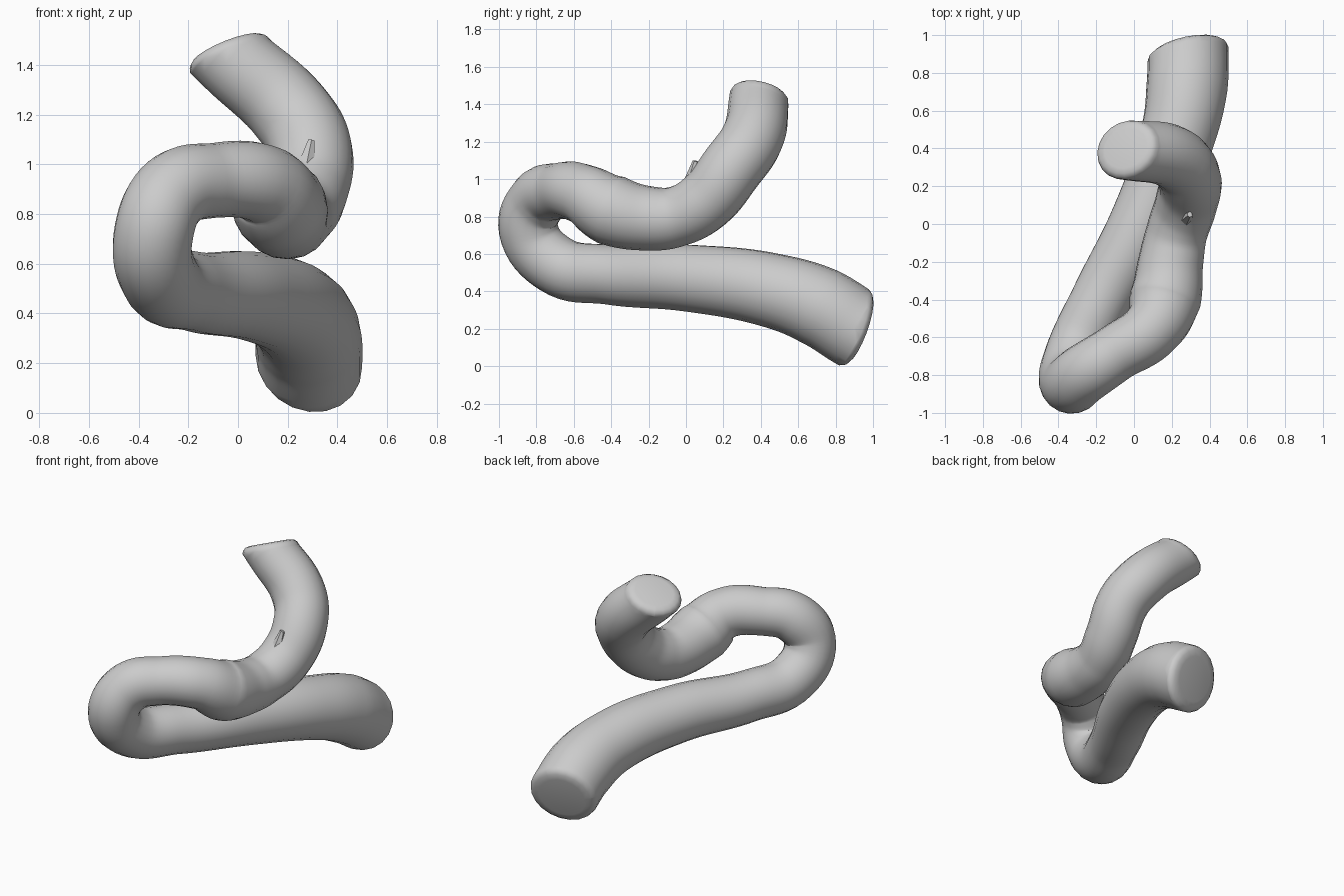
import bpy
import bmesh
import math
from mathutils import Vector

cube = bpy.data.objects.get("Cube")
if cube:
    bpy.data.objects.remove(cube, do_unlink=True)

grey = bpy.data.materials.new("plain grey")
grey.use_nodes = True
colour = (0.6, 0.6, 0.6, 1)
grey.diffuse_color = colour
grey.node_tree.nodes["Principled BSDF"].inputs["Base Color"].default_value = colour

# Centre line of the bent tube: x, y, z, radius (both ends overrun the cuts)
PATH = [
    (0.28, 1.20, 0.03, 0.21),
    (0.285, 0.90, 0.205, 0.215),
    (0.28, 0.72, 0.315, 0.215),
    (0.235, 0.48, 0.40, 0.20),
    (0.055, 0.02, 0.47, 0.18),
    (-0.185, -0.42, 0.49, 0.16),
    (-0.315, -0.70, 0.545, 0.16),
    (-0.338, -0.842, 0.73, 0.16),
    (-0.26, -0.79, 0.89, 0.158),
    (-0.10, -0.685, 0.935, 0.15),
    (0.10, -0.55, 0.92, 0.16),
    (0.165, -0.40, 0.835, 0.19),
    (0.195, -0.20, 0.79, 0.172),
    (0.225, -0.05, 0.80, 0.162),
    (0.275, 0.105, 0.885, 0.165),
    (0.292, 0.245, 1.06, 0.168),
    (0.21, 0.35, 1.21, 0.168),
    (-0.02, 0.39, 1.42, 0.16),
    (-0.24, 0.41, 1.63, 0.155),
]
# Slanted cuts at the two ends: point on the cut, outward direction
CUTS = [
    (Vector((0.28, 0.89, 0.20)), Vector((-0.22, 0.87, -0.33)).normalized()),
    (Vector((-0.04, 0.385, 1.43)), Vector((-0.38, 0.25, 0.89)).normalized()),
]


def sweep(name, path):
    curve = bpy.data.curves.new(name, 'CURVE')
    curve.dimensions = '3D'
    curve.bevel_depth = 1
    curve.bevel_resolution = 8
    curve.resolution_u = 8
    spline = curve.splines.new('BEZIER')
    spline.bezier_points.add(len(path) - 1)
    for point, (x, y, z, r) in zip(spline.bezier_points, path):
        point.co = (x, y, z)
        point.radius = r
        point.handle_left_type = point.handle_right_type = 'AUTO'
    obj = bpy.data.objects.new(name, curve)
    bpy.context.collection.objects.link(obj)
    bpy.ops.object.select_all(action='DESELECT')
    obj.select_set(True)
    bpy.context.view_layer.objects.active = obj
    bpy.ops.object.convert(target='MESH')
    return bpy.context.object


def cut_end(bm, point, normal):
    """Slice an end off, close it and round its rim."""
    near = [f for f in bm.faces if (f.calc_center_median() - point).length < 0.5]
    geom = set(near)
    for f in near:
        geom.update(f.edges, f.verts)
    bmesh.ops.bisect_plane(bm, geom=list(geom), plane_co=point,
                           plane_no=normal, clear_outer=True)
    rim = [e for e in bm.edges if e.is_boundary
           and all(abs((v.co - point).dot(normal)) < 0.001 for v in e.verts)]
    cap = bmesh.ops.contextual_create(bm, geom=rim)["faces"]
    for scale, rise in ((0.96, 0.02), (0.89, 0.015), (0.80, 0.006)):
        cap = bmesh.ops.extrude_discrete_faces(bm, faces=cap)["faces"]
        centre = cap[0].calc_center_bounds()
        for v in cap[0].verts:
            v.co = centre + (v.co - centre) * scale + normal * rise
    bmesh.ops.recalc_face_normals(bm, faces=bm.faces)


# Bent tube with softly rounded cut ends
tube = sweep("bent_tube", PATH)
bm = bmesh.new()
bm.from_mesh(tube.data)
bmesh.ops.remove_doubles(bm, verts=bm.verts, dist=0.0005)
for point, normal in CUTS:
    cut_end(bm, point, normal)
bm.to_mesh(tube.data)
bm.free()
tube.data.materials.clear()
tube.data.materials.append(grey)
bpy.ops.object.shade_smooth_by_angle(angle=math.radians(50))

# Small raised burr in the crook of the upper bend
bpy.ops.mesh.primitive_cone_add(vertices=6, radius1=0.05, radius2=0.015, depth=0.16,
                                location=(0.28, 0.035, 1.02), rotation=(-0.2, 0.2, 0))
burr = bpy.context.object
burr.name = "burr"
burr.data.materials.append(grey)
